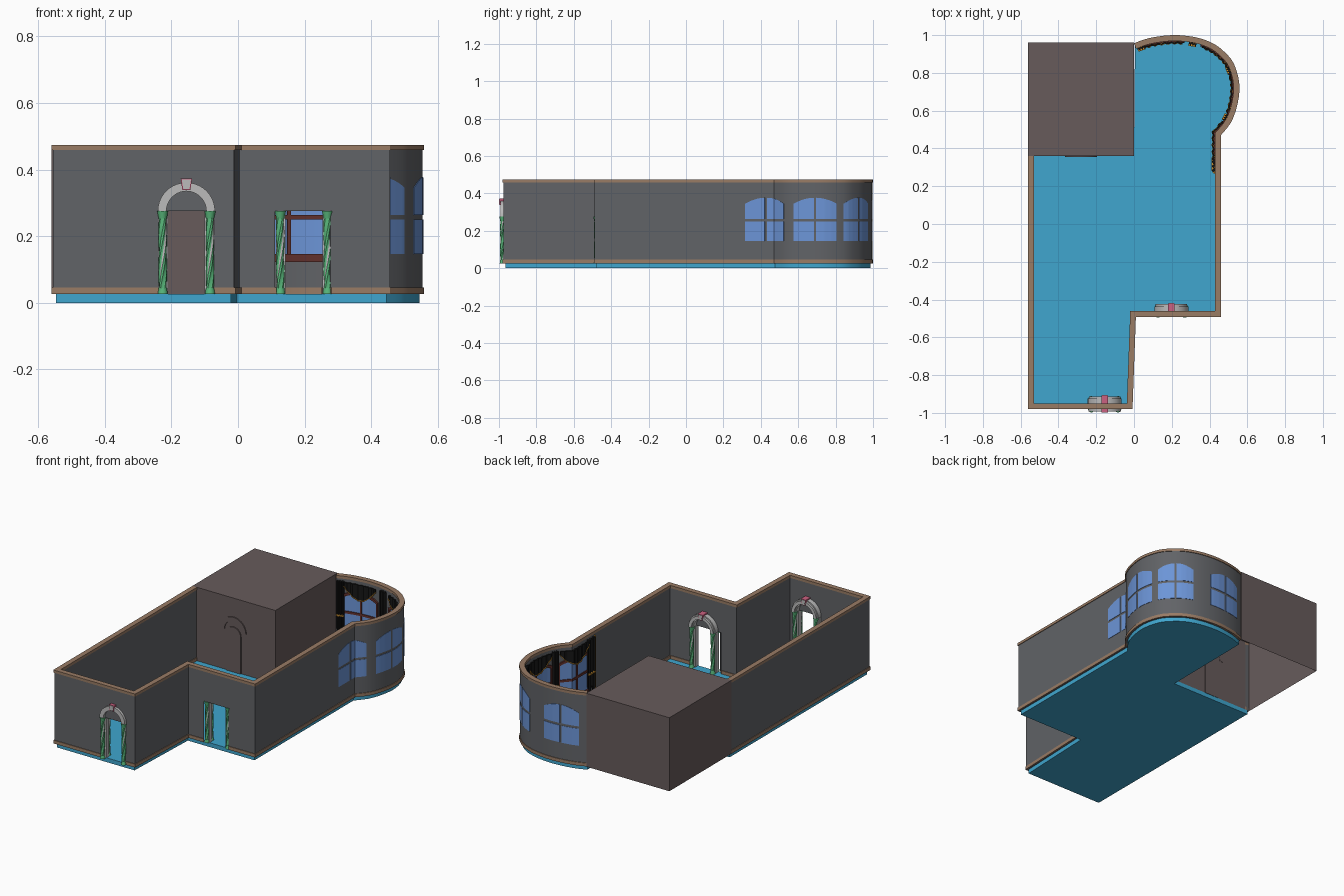
import bpy, bmesh, math
from mathutils import Vector as V

if "Cube" in bpy.data.objects:
    bpy.data.objects.remove(bpy.data.objects["Cube"])

def mat(name, r, g, b):
    m = bpy.data.materials.new(name)
    m.diffuse_color = (r, g, b, 1)
    m.use_nodes = True
    m.node_tree.nodes["Principled BSDF"].inputs["Base Color"].default_value = m.diffuse_color
    return m

WALL = mat("wall_grey", .12, .125, .135)
TRIM = mat("trim_brown", .32, .2, .13)
FLOOR = mat("floor_blue", .05, .38, .62)
BOX = mat("block_brown", .135, .105, .105)
STONE = mat("stone", .5, .5, .5)
GREEN = mat("marble_green", .1, .48, .2)
PINK = mat("pink", .6, .12, .22)
GLASS = mat("glass_blue", .15, .3, .68)
RED = mat("frame_red", .12, .03, .025)
BLACK = mat("curtain_black", .008, .008, .008)
GOLD = mat("gold", .6, .28, .03)

def obj(name, bm, *mats):
    bmesh.ops.recalc_face_normals(bm, faces=bm.faces)
    me = bpy.data.meshes.new(name)
    bm.to_mesh(me)
    bm.free()
    for m in mats:
        me.materials.append(m)
    o = bpy.data.objects.new(name, me)
    bpy.context.collection.objects.link(o)
    return o

def prism(name, pts, vec, m, skip_base=False):
    """Extrude a polygon of 3D points along vec."""
    bm = bmesh.new()
    a = [bm.verts.new(p) for p in pts]
    b = [bm.verts.new(V(p) + V(vec)) for p in pts]
    if not skip_base:
        bm.faces.new(a)
    bm.faces.new(b)
    for i in range(len(a)):
        j = (i + 1) % len(a)
        bm.faces.new((a[i], a[j], b[j], b[i]))
    return obj(name, bm, m)

def box(name, x0, x1, y0, y1, z0, z1, m, open_bottom=False):
    return prism(name, [(x0, y0, z0), (x1, y0, z0), (x1, y1, z0), (x0, y1, z0)],
                 (0, 0, z1 - z0), m, open_bottom)

# Outer wall path, straight part then smoothed bay
straight = [(-.56, .36), (-.56, -.98), (-.008, -.98), (.01, -.492), (.46, -.492)]
bay = [(.46, .47), (.515, .54), (.548, .635), (.558, .74), (.53, .846), (.48, .91),
       (.415, .958), (.32, .99), (.2, 1.0), (.08, .984), (0, .957)]
P = [V(p) for p in straight]
B = [V(p) for p in bay]
for i in range(len(B) - 1):
    p0, p1, p2, p3 = B[max(i - 1, 0)], B[i], B[i + 1], B[min(i + 2, len(B) - 1)]
    for k in range(3):
        t = k / 3
        P.append(.5 * (2 * p1 + (p2 - p0) * t + (2 * p0 - 5 * p1 + 4 * p2 - p3) * t * t
                       + (3 * p1 - p0 - 3 * p2 + p3) * t ** 3))
P.append(B[-1])
S = [0]
for a, b in zip(P, P[1:]):
    S.append(S[-1] + (b - a).length)
SEG = [(b - a).normalized() for a, b in zip(P, P[1:])]
NRM = []
for i in range(len(P)):
    d0, d1 = SEG[max(i - 1, 0)], SEG[min(i, len(SEG) - 1)]
    n = (V((-d0.y, d0.x)) + V((-d1.y, d1.x))).normalized()
    NRM.append(n / max(.5, n.dot(V((-d1.y, d1.x)))))

def at(s, off):
    """Point at arc length s, moved inward by off."""
    i = max(j for j in range(len(S) - 1) if S[j] <= s or j == 0)
    t = (s - S[i]) / (S[i + 1] - S[i])
    return (P[i] + NRM[i] * off).lerp(P[i + 1] + NRM[i + 1] * off, t)

def s_of(x, y):
    """Arc length of the path point nearest to (x, y)."""
    q, best = V((x, y)), []
    for i, d in enumerate(SEG):
        t = min(max((q - P[i]).dot(d), 0), S[i + 1] - S[i])
        best.append(((P[i] + d * t - q).length, S[i] + t))
    return min(best)[1]

def slab(name, s0, s1, lo, hi, o0, o1, m, n=1, wave=0, cycles=0):
    """Solid strip following the path; lo and hi may be functions of t."""
    f = lambda v, t: v(t) if callable(v) else v
    ss = sorted({s0 + (s1 - s0) * k / n for k in range(n + 1)}
                | {s for s in S if s0 + 1e-4 < s < s1 - 1e-4})
    bm, prev = bmesh.new(), None
    for s in ss:
        t = (s - s0) / (s1 - s0)
        w = wave * math.sin(cycles * 2 * math.pi * t)
        a, b = at(s, o0 + w), at(s, o1 + w)
        ring = [bm.verts.new((p.x, p.y, z)) for p, z in
                ((a, f(lo, t)), (b, f(lo, t)), (b, f(hi, t)), (a, f(hi, t)))]
        if prev:
            for k in range(4):
                j = (k + 1) % 4
                bm.faces.new((prev[k], prev[j], ring[j], ring[k]))
        else:
            bm.faces.new(ring)
        prev = ring
    bm.faces.new(prev)
    return obj(name, bm, m)

# Floor
fl = [V((0, .36))] + [P[i] + NRM[i] * .014 for i in range(len(P))]
prism("floor", [(p.x, p.y, 0) for p in fl], (0, 0, .026), FLOOR)

# Walls and trims, interrupted at the two doorways
D1, D2, HW = -.155, .198, .083
gaps = [(s_of(D1 - HW, -.98), s_of(D1 + HW, -.98)), (s_of(D2 - HW, -.492), s_of(D2 + HW, -.492))]
edges = [0] + [s for g in gaps for s in g] + [S[-1]]
for k in range(0, 6, 2):
    slab("wall", edges[k], edges[k + 1], .026, .46, .004, .027, WALL)
    slab("base_trim", edges[k], edges[k + 1], .026, .046, 0, .031, TRIM)
for g in gaps:
    slab("wall_over_door", *g, .275, .46, .004, .027, WALL)
slab("top_trim", 0, S[-1], .458, .474, 0, .031, TRIM)

# Corner block, open below, with a blind arched door
box("corner_block", -.56, 0, .36, .96, .026, .474, BOX, True)

def arch(name, cx, y0, y1, r0, r1, z, m, n=20):
    ang = [math.pi * k / n for k in range(n + 1)]
    pts = [(cx + r1 * math.cos(a), y0, z + r1 * math.sin(a)) for a in ang]
    pts += [(cx + r0 * math.cos(a), y0, z + r0 * math.sin(a)) for a in reversed(ang)]
    return prism(name, pts, (0, y1 - y0, 0), m)

arch("blind_arch", -.28, .354, .361, .06, .085, .275, BOX)
ang = [math.pi * k / 12 for k in range(13)]
prism("blind_door", [(-.33, .354, .026), (-.23, .354, .026)] +
      [(-.28 + .05 * math.cos(a), .354, .25 + .05 * math.sin(a)) for a in ang], (0, .008, 0), BOX)

# Doorway parts
def pillar(x, y):
    bm, prev, n = bmesh.new(), None, 12
    for k in range(25):
        z = .045 + .21 * k / 24
        ring = []
        for j in range(n):
            r = .0125 if j % 3 else .0095
            a = 2 * math.pi * j / n + k * .13
            ring.append(bm.verts.new((x + r * math.cos(a), y + r * math.sin(a), z)))
        if prev:
            for j in range(n):
                fc = bm.faces.new((prev[j], prev[(j + 1) % n], ring[(j + 1) % n], ring[j]))
                fc.material_index = 1 if j % 6 == 0 else 0
        prev = ring
    # base and capital
    for z0, z1, ra, rb in ((.026, .045, .015, .012), (.253, .276, .012, .017)):
        c = bmesh.ops.create_cone(bm, cap_ends=True, segments=12, radius1=ra, radius2=rb, depth=z1 - z0)
        bmesh.ops.translate(bm, verts=c["verts"], vec=(x, y, (z0 + z1) / 2))
    obj("twisted_pillar", bm, GREEN, STONE)

def keystone(cx, y0, y1):
    for nm, g, e, m in (("keystone_edge", .003, 0, PINK), ("keystone", 0, .002, STONE)):
        a, b = min(y0, y1) - e, max(y0, y1) + e
        prism(nm, [(cx - .009 - g, a, .341 - g), (cx + .009 + g, a, .341 - g),
                   (cx + .014 + g, a, .37 + g), (cx - .014 - g, a, .37 + g)], (0, b - a, 0), m)

for cx, yw, outside in ((D1, -.98, True), (D2, -.492, False)):
    yi = yw + .026
    arch("inner_arch", cx, yi, yi + .03, .058, .09, .275, STONE)
    arch("inner_arch_face", cx, yi, yi + .042, .064, .083, .275, STONE)
    keystone(cx, yi, yi + .046)
    if outside:
        arch("outer_arch", cx, yw - .012, yw + .006, .06, .086, .275, STONE)
        keystone(cx, yw - .017, yw + .006)
    for sgn in (-1, 1):
        xs = sorted((cx + sgn * .055, cx + sgn * .084))
        box("door_jamb", *xs, yw + .012, yi + .012, .026, .275, STONE)
        pillar(cx + sgn * .071, yw - .001 if outside else yw + .013)
        pillar(cx + sgn * .071, yi + .026)

# Windows: panes through the wall, red frames inside
top = lambda u: .345 + .032 * (1 - u * u)
c_b, c_c, c_d = s_of(.557, .69), s_of(.463, .923), s_of(.15, .996)
sa0, sa1 = s_of(.46, .315), s_of(.5, .522)
wins = [((sa0 + sa1) / 2, (sa1 - sa0) / 2), (c_b, .118), (c_c, .105), (c_d, .11)]
for c, h in wins:
    for sg in (-1, 1):
        a, b = sorted((c + sg * .006, c + sg * h))
        u = lambda t, a=a, b=b, c=c, h=h: top((a + (b - a) * t - c) / h)
        slab("pane_lower", a, b, .146, .25, .002, .029, GLASS, 6)
        slab("pane_upper", a, b, .264, u, .002, .029, GLASS, 8)
        e = sorted((c + sg * h, c + sg * (h + .012)))
        slab("frame_side", *e, .122, .35, .026, .036, RED)
    full = lambda t: top(2 * t - 1)
    slab("frame_sill", c - h - .012, c + h + .012, .122, .146, .026, .04, RED, 8)
    slab("frame_bar", c - h, c + h, .25, .264, .026, .034, RED, 8)
    slab("frame_mullion", c - .006, c + .006, .146, .377, .026, .034, RED)
    slab("frame_head", c - h - .012, c + h + .012, full, lambda t: full(t) + .016, .026, .036, RED, 10)

    # Swag with gold hem
    hem = lambda t: .425 - .075 * math.sin(math.pi * t)
    slab("curtain_swag", c - h, c + h, hem, .442, .036, .044, BLACK, 24, .003, 6)
    slab("swag_hem", c - h, c + h, lambda t: hem(t) - .006, hem, .034, .047, GOLD, 24, .003, 6)

# Side drapes between the windows, each end with a gold cord
stops = [wins[0][0] - wins[0][1] - .06]
stops += [(p[0] + p[1] + q[0] - q[1]) / 2 - .022 for p, q in zip(wins, wins[1:])]
stops.append(S[-1] - .05)
for i, s in enumerate(stops):
    w = .07 if i == 0 else .044
    slab("side_drape", s, s + w, lambda t: .13 + .03 * math.cos(4 * math.pi * t), .446,
         .03, .044, BLACK, 18, .005, 3)
    slab("drape_tie", s, s + w, .235, .243, .028, .051, GOLD, 4)
slab("curtain_cord", stops[0] - .006, stops[0], .12, .45, .028, .044, GOLD)

# Shading
bpy.ops.object.select_all(action='SELECT')
bpy.context.view_layer.objects.active = bpy.context.selected_objects[0]
bpy.ops.object.shade_smooth_by_angle(angle=math.radians(30))
